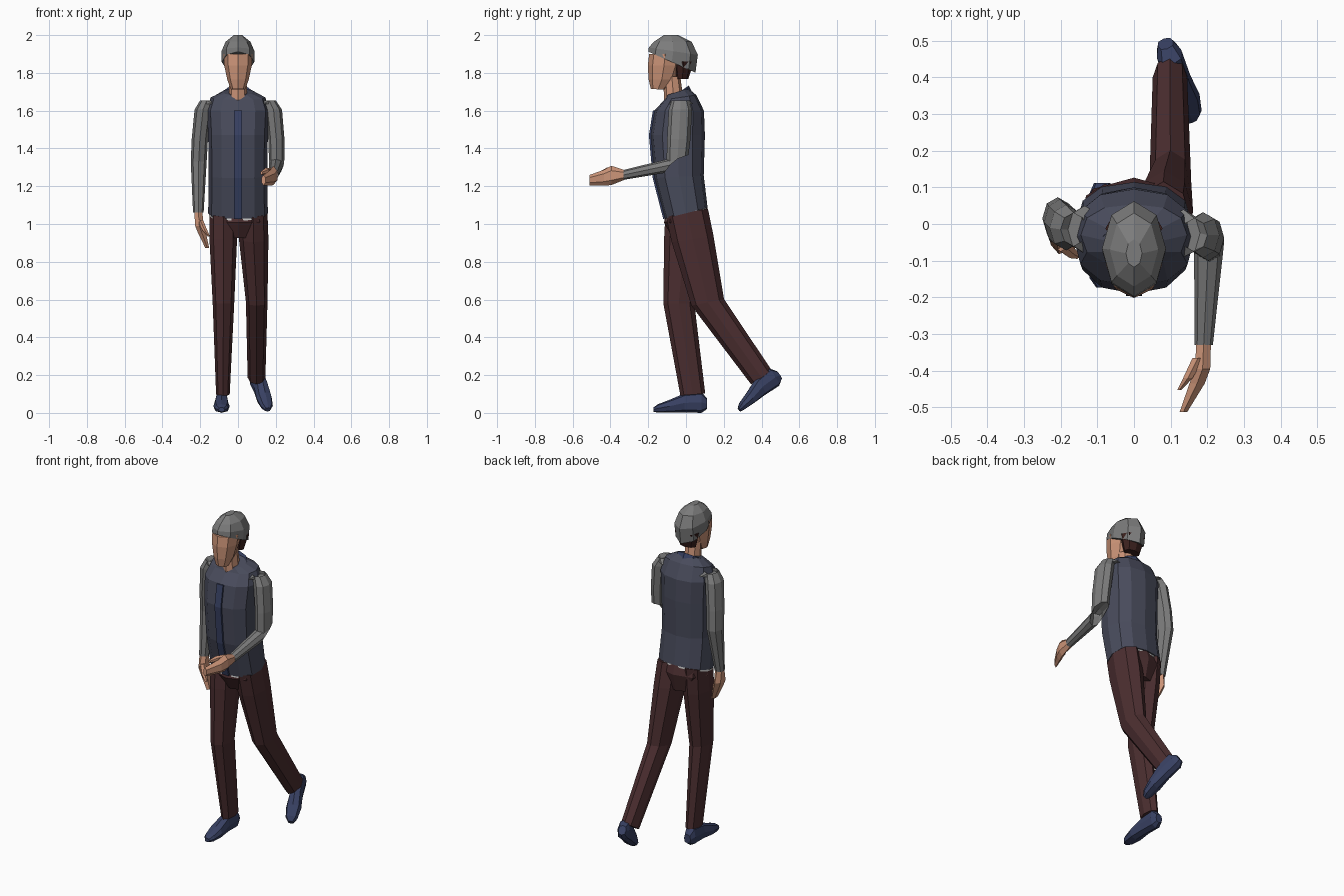
import bpy, bmesh, math
from mathutils import Matrix, Vector


def material(name, rgb):
    m = bpy.data.materials.new(name)
    m.diffuse_color = (*rgb, 1)
    return m


GREY = material("mid grey", (0.20, 0.20, 0.20))
SKIN = material("skin", (0.61, 0.30, 0.19))
BROWN = material("dark maroon", (0.070, 0.027, 0.029))
VEST = material("slate blue", (0.065, 0.070, 0.105))
NAVY = material("navy", (0.040, 0.053, 0.125))
HAIR = material("dark brown", (0.045, 0.015, 0.013))
LIGHT = material("light grey", (0.55, 0.55, 0.54))


def loft(name, mat, rings, n=8, power=1.0, phase=0.0, caps=True, xf=None):
    """Skin a row of oval rings (x, y, z, half width, half depth, tilt about x)."""
    bm = bmesh.new()
    rows = []
    for x, y, z, rx, ry, tilt in rings:
        row = []
        for i in range(n):
            a = -math.pi / 2 + 2 * math.pi * (i + phase) / n
            c, s = math.cos(a), math.sin(a)
            u = rx * math.copysign(abs(c) ** power, c)
            v = ry * math.copysign(abs(s) ** power, s)
            row.append(bm.verts.new((x + u, y + v * math.cos(tilt), z + v * math.sin(tilt))))
        rows.append(row)
    for a, b in zip(rows, rows[1:]):
        for i in range(n):
            j = (i + 1) % n
            bm.faces.new((a[i], a[j], b[j], b[i]))
    if caps:
        bm.faces.new(rows[0][::-1])
        bm.faces.new(rows[-1])
    bmesh.ops.recalc_face_normals(bm, faces=bm.faces)
    if xf:
        bm.transform(xf)
    me = bpy.data.meshes.new(name)
    bm.to_mesh(me)
    bm.free()
    me.materials.append(mat)
    ob = bpy.data.objects.new(name, me)
    bpy.context.collection.objects.link(ob)
    return ob


UP = math.pi / 2

# Vest body, with the hem rising towards the back
body = [(0, 0.000, 1.057, 0.158, 0.118, 0.25), (0, -0.038, 1.25, 0.155, 0.132, 0.05),
        (0, -0.045, 1.47, 0.158, 0.145, 0), (0, -0.037, 1.60, 0.165, 0.132, 0),
        (0, -0.030, 1.67, 0.145, 0.085, 0.15), (0, -0.045, 1.70, 0.08, 0.06, 0.3)]
loft("vest", VEST, body, n=12, power=0.85)
# Shirt hem showing below the vest
loft("shirt_hem", LIGHT, [(0, 0, 1.046, 0.154, 0.114, 0.25), (0, 0, 1.07, 0.15, 0.11, 0.25)],
     n=12, power=0.85)
# Front closure strip following the vest front
strip = [(0, y - d * math.cos(t), z - d * math.sin(t), 0.03, 0.009, t)
         for x, y, z, w, d, t in body[:4]]
loft("vest_placket", NAVY, strip, n=4, phase=0.5)
# Collar
loft("collar", NAVY, [(0, -0.057, 1.635, 0.105, 0.108, 0.4), (0, -0.055, 1.685, 0.088, 0.085, 0.6),
                      (0, -0.055, 1.67, 0.066, 0.066, 0.6)], n=10, caps=False)

# Head, hair and cap
loft("neck", SKIN, [(0, -0.06, 1.60, 0.050, 0.055, 0), (0, -0.075, 1.78, 0.045, 0.045, 0)])
loft("face", SKIN, [(0, -0.148, 1.713, 0.038, 0.038, -0.05), (0, -0.128, 1.765, 0.057, 0.070, 0),
                    (0, -0.116, 1.84, 0.073, 0.086, 0), (0, -0.11, 1.90, 0.077, 0.085, 0)])
loft("hair", HAIR, [(0, -0.020, 1.768, 0.052, 0.032, 0), (0, -0.012, 1.86, 0.078, 0.055, 0)])
loft("cap", GREY, [(0, -0.075, 1.857, 0.086, 0.137, -0.42), (0, -0.067, 1.915, 0.087, 0.131, -0.15),
                   (0, -0.070, 1.965, 0.066, 0.100, 0), (0, -0.080, 2.0, 0.022, 0.038, 0)])

# Arms: right one bent forward, left one hanging
loft("bent_sleeve", GREY, [
    (0.135, -0.025, 1.635, 0.045, 0.065, 0), (0.165, -0.03, 1.655, 0.035, 0.045, 0),
    (0.188, -0.03, 1.605, 0.045, 0.062, 0), (0.203, -0.038, 1.45, 0.043, 0.062, 0),
    (0.205, -0.045, 1.345, 0.041, 0.062, 0.35), (0.203, -0.085, 1.312, 0.039, 0.052, 0.95),
    (0.19, -0.33, 1.26, 0.025, 0.026, UP)], n=8)
loft("hanging_sleeve", GREY, [
    (-0.135, -0.015, 1.635, 0.045, 0.065, 0), (-0.165, -0.015, 1.655, 0.035, 0.045, 0),
    (-0.185, -0.01, 1.605, 0.045, 0.062, 0), (-0.202, 0.005, 1.45, 0.043, 0.062, 0),
    (-0.208, 0.015, 1.33, 0.042, 0.058, 0), (-0.21, -0.025, 1.06, 0.028, 0.03, 0)], n=8)

# Hands and thumbs
loft("forward_hand", SKIN, [
    (0.19, -0.32, 1.26, 0.023, 0.024, UP), (0.187, -0.395, 1.257, 0.024, 0.051, UP),
    (0.172, -0.435, 1.245, 0.024, 0.042, UP), (0.135, -0.512, 1.232, 0.012, 0.027, UP)], n=6)
loft("forward_thumb", SKIN, [(0.175, -0.365, 1.275, 0.018, 0.02, UP),
                             (0.147, -0.42, 1.28, 0.015, 0.018, UP),
                             (0.124, -0.452, 1.27, 0.007, 0.01, UP)], n=6)
loft("hanging_hand", SKIN, [
    (-0.21, -0.025, 1.07, 0.025, 0.026, 0), (-0.205, -0.033, 0.99, 0.025, 0.049, 0),
    (-0.19, -0.035, 0.95, 0.024, 0.042, 0), (-0.163, -0.042, 0.874, 0.012, 0.027, 0)], n=6)
loft("hanging_thumb", SKIN, [(-0.20, -0.055, 1.02, 0.018, 0.02, 0),
                             (-0.175, -0.075, 0.965, 0.015, 0.018, 0),
                             (-0.155, -0.085, 0.935, 0.007, 0.01, 0)], n=6)

# Trousers
loft("trouser_seat", BROWN, [(0, 0.0, 1.09, 0.145, 0.105, 0.2), (0, 0.005, 1.02, 0.152, 0.122, 0.1),
                             (0, 0.015, 0.925, 0.075, 0.085, 0)], power=0.85)
loft("rear_trouser_leg", BROWN, [
    (0.080, 0.005, 1.06, 0.076, 0.113, 0.2), (0.083, 0.035, 0.92, 0.078, 0.112, 0.15),
    (0.099, 0.115, 0.585, 0.057, 0.088, 0.2), (0.098, 0.40, 0.187, 0.047, 0.066, 0.57)])
loft("front_trouser_leg", BROWN, [
    (-0.078, 0.0, 1.06, 0.074, 0.112, 0.2), (-0.078, -0.01, 0.92, 0.073, 0.106, 0),
    (-0.077, -0.038, 0.58, 0.057, 0.082, 0), (-0.08, 0.036, 0.097, 0.036, 0.066, 0.08)])

# Shoes, heel at the origin and toe towards -y, then placed
shoe = [(0, 0.0, 0.045, 0.022, 0.027, UP), (0, -0.03, 0.053, 0.035, 0.056, UP),
        (0, -0.12, 0.050, 0.036, 0.050, UP), (0, -0.20, 0.032, 0.043, 0.034, UP),
        (0, -0.26, 0.021, 0.034, 0.022, UP), (0, -0.285, 0.014, 0.016, 0.012, UP)]
poses = {"front_shoe": Matrix.Translation((-0.087, 0.112, 0.003)),
         "rear_shoe": Matrix.Translation((0.078, 0.515, 0.162)) @ Matrix.Rotation(0.33, 4, 'Z')
         @ Matrix.Rotation(0.58, 4, 'X')}
for name, pose in poses.items():
    loft(name, NAVY, shoe, n=8, power=0.8, xf=pose)
